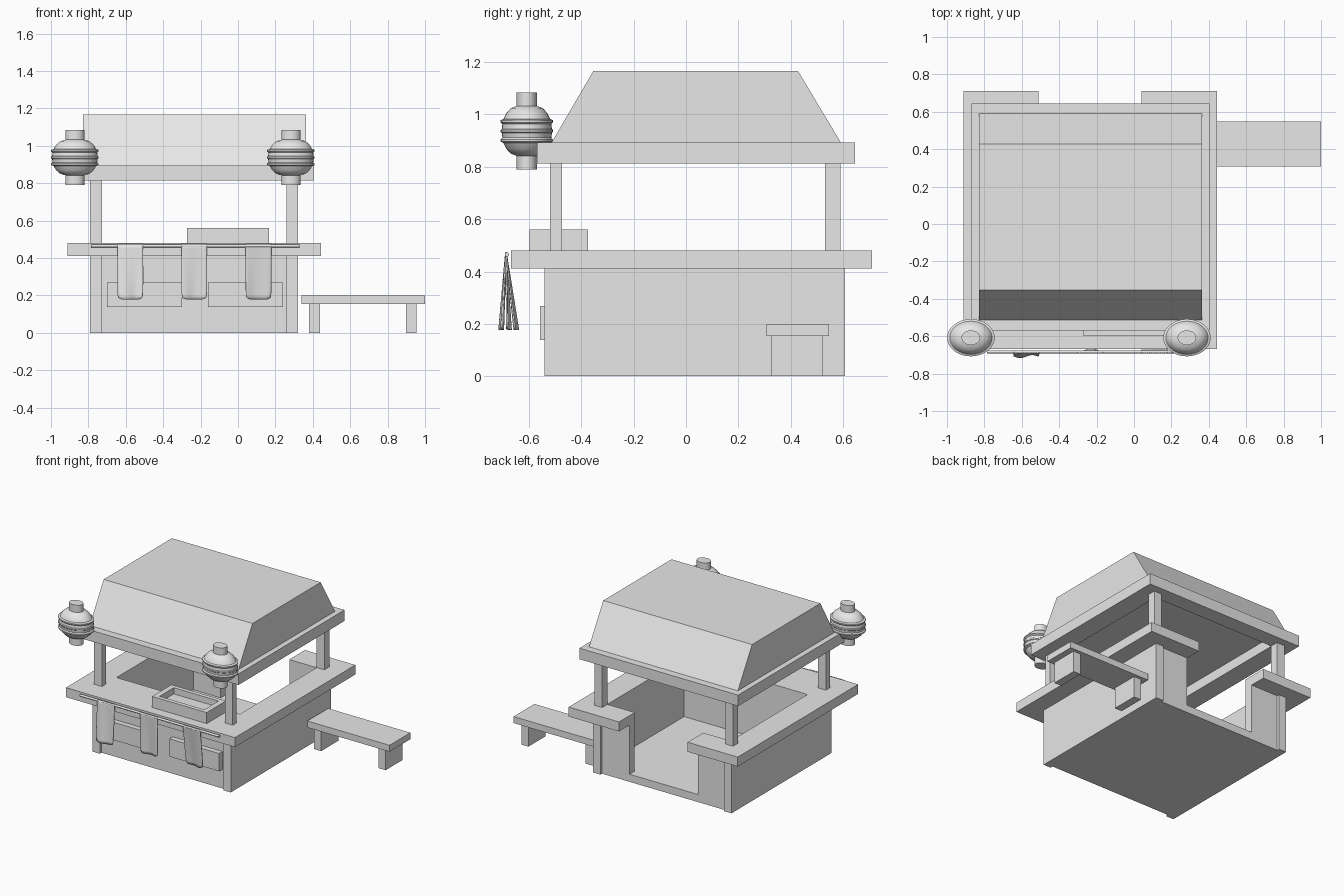
import bpy, bmesh, math

if "Cube" in bpy.data.objects:
    bpy.data.objects.remove(bpy.data.objects["Cube"])

grey = bpy.data.materials.new("plain grey")
grey.diffuse_color = (0.8, 0.8, 0.8, 1)
grey.use_nodes = True
grey.node_tree.nodes["Principled BSDF"].inputs["Base Color"].default_value = grey.diffuse_color


def finish(name, bm, smooth=False):
    bmesh.ops.recalc_face_normals(bm, faces=bm.faces)
    me = bpy.data.meshes.new(name)
    bm.to_mesh(me)
    bm.free()
    me.materials.append(grey)
    ob = bpy.data.objects.new(name, me)
    bpy.context.collection.objects.link(ob)
    if smooth:
        bpy.ops.object.select_all(action='DESELECT')
        ob.select_set(True)
        bpy.context.view_layer.objects.active = ob
        bpy.ops.object.shade_smooth_by_angle(angle=math.radians(35))
    return ob


def prism(name, outline, z0, z1):
    """Extrude a plan outline from z0 to z1."""
    bm = bmesh.new()
    lo = [bm.verts.new((x, y, z0)) for x, y in outline]
    hi = [bm.verts.new((x, y, z1)) for x, y in outline]
    bm.faces.new(lo[::-1])
    bm.faces.new(hi)
    n = len(lo)
    for i in range(n):
        j = (i + 1) % n
        bm.faces.new((lo[i], lo[j], hi[j], hi[i]))
    return finish(name, bm)


def box(name, x0, x1, y0, y1, z0, z1):
    return prism(name, [(x0, y0), (x1, y0), (x1, y1), (x0, y1)], z0, z1)


# Shared plan lines: inner room and back doorway
IX0, IX1, IY0, IY1 = -0.73, 0.26, -0.35, 0.53
D0, D1 = -0.51, 0.04

# Base walls and floor
box("side_wall_left", -0.79, IX0, -0.54, 0.608, 0, 0.411)
box("side_wall_right", IX1, 0.32, -0.54, 0.608, 0, 0.411)
box("front_wall", IX0, IX1, -0.52, IY0, 0, 0.411)
box("back_wall_left", IX0, D0, IY1, 0.59, 0, 0.411)
box("back_wall_right", D1, IX1, IY1, 0.59, 0, 0.411)
box("floor", IX0, IX1, IY0, 0.59, 0, 0.055)

# Counter top running round the stall, open at the back
prism("counter_top", [(-0.912, -0.669), (0.444, -0.669), (0.444, 0.71), (D1, 0.71),
                      (D1, IY1), (IX1, IY1), (IX1, IY0), (IX0, IY0), (IX0, IY1),
                      (D0, IY1), (D0, 0.71), (-0.912, 0.71)], 0.411, 0.48)

# Roof posts
for side, x0 in (("left", -0.79), ("right", 0.259)):
    box("front_post_" + side, x0, x0 + 0.062, -0.52, -0.474, 0.48, 0.813)
    box("back_post_" + side, x0, x0 + 0.062, 0.531, 0.59, 0.48, 0.813)

# Eave frame, hollow underneath
EX0, EX1, EY0, EY1 = -0.87, 0.403, -0.57, 0.645
bm = bmesh.new()
rings = []
for (x0, x1, y0, y1, z) in ((EX0, EX1, EY0, EY1, 0.893), (EX0, EX1, EY0, EY1, 0.813),
                            (IX0, IX1, -0.474, IY1, 0.813), (IX0, IX1, -0.474, IY1, 0.885)):
    rings.append([bm.verts.new(p) for p in
                  ((x0, y0, z), (x1, y0, z), (x1, y1, z), (x0, y1, z))])
for a, b in zip(rings, rings[1:]):
    for i in range(4):
        j = (i + 1) % 4
        bm.faces.new((a[i], a[j], b[j], b[i]))
bm.faces.new(rings[0])
bm.faces.new(rings[-1])
finish("eave_frame", bm)

# Roof: trapezoid profile extruded along x
profile = [(-0.514, 0.892), (0.592, 0.892), (0.428, 1.166), (-0.354, 1.166)]
bm = bmesh.new()
a = [bm.verts.new((-0.83, y, z)) for y, z in profile]
b = [bm.verts.new((0.364, y, z)) for y, z in profile]
bm.faces.new(a)
bm.faces.new(b)
for i in range(4):
    j = (i + 1) % 4
    bm.faces.new((a[i], a[j], b[j], b[i]))
finish("roof", bm)

# Front panels
box("front_panel_left", -0.70, -0.30, -0.558, -0.515, 0.139, 0.268)
box("front_panel_right", -0.16, 0.24, -0.558, -0.515, 0.139, 0.268)

# Serving tray with raised rim
TX0, TX1, TY0, TY1 = -0.272, 0.167, -0.597, -0.374
box("tray_base", TX0, TX1, TY0, TY1, 0.48, 0.515)
box("tray_rim_front", TX0, TX1, TY0, TY0 + 0.03, 0.515, 0.56)
box("tray_rim_back", TX0, TX1, TY1 - 0.03, TY1, 0.515, 0.56)
box("tray_rim_left", TX0, TX0 + 0.04, TY0 + 0.03, TY1 - 0.03, 0.515, 0.56)
box("tray_rim_right", TX1 - 0.04, TX1, TY0 + 0.03, TY1 - 0.03, 0.515, 0.56)

# Bench
box("bench_seat", 0.34, 1.0, 0.308, 0.547, 0.153, 0.2)
box("bench_leg_inner", 0.38, 0.438, 0.327, 0.523, 0, 0.153)
box("bench_leg_outer", 0.898, 0.955, 0.327, 0.523, 0, 0.153)

# Lanterns: lathed profile (radius, height from the middle), flattened in y
half = [(0, 0.147), (0.05, 0.147), (0.05, 0.095), (0.078, 0.087), (0.1, 0.068),
        (0.113, 0.046), (0.127, 0.041), (0.127, 0.033), (0.119, 0.026), (0.122, 0.008),
        (0.127, 0.004)]
full = half + [(r, -h) for r, h in reversed(half)]
SEG = 32
for side, cx in (("left", -0.872), ("right", 0.283)):
    bm = bmesh.new()
    rows = []
    for r, h in full:
        if r == 0:
            rows.append([bm.verts.new((cx, -0.608, 0.937 + h))])
            continue
        rows.append([bm.verts.new((cx + r * math.cos(t), -0.608 + 0.785 * r * math.sin(t), 0.937 + h))
                     for t in (2 * math.pi * k / SEG for k in range(SEG))])
    for p, q in zip(rows, rows[1:]):
        for k in range(SEG):
            n = (k + 1) % SEG
            if len(p) == 1:
                bm.faces.new((p[0], q[k], q[n]))
            elif len(q) == 1:
                bm.faces.new((p[k], p[n], q[0]))
            else:
                bm.faces.new((p[k], p[n], q[n], q[k]))
    finish("lantern_" + side, bm, True)

# Curtain rod
bpy.ops.mesh.primitive_cylinder_add(vertices=12, radius=0.008, depth=1.115,
                                    location=(-0.228, -0.684, 0.465),
                                    rotation=(0, math.pi / 2, 0))
rod = bpy.context.object
rod.name = "curtain_rod"
rod.data.materials.append(grey)

# Hanging cloths: thin rippled sheets, each swinging a little differently
NX, NZ = 12, 14
for name, cx, swing, phase in (("cloth_left", -0.576, -0.018, 0.0),
                               ("cloth_middle", -0.234, 0.012, 1.3),
                               ("cloth_right", 0.11, 0.04, 2.4)):
    bm = bmesh.new()
    grid = []
    for j in range(NZ + 1):
        t = j / NZ
        row = []
        for i in range(NX + 1):
            s = 2 * i / NX - 1
            z = 0.474 - 0.297 * t + 0.012 * t ** 6 * abs(s) ** 6
            y = -0.688 + swing * t + 0.008 * t * math.sin(3.2 * s + phase)
            row.append(bm.verts.new((cx + 0.069 * s * (1 - 0.06 * t ** 8), y, z)))
        grid.append(row)
    for j in range(NZ):
        for i in range(NX):
            bm.faces.new((grid[j][i], grid[j][i + 1], grid[j + 1][i + 1], grid[j + 1][i]))
    ob = finish(name, bm, True)
    mod = ob.modifiers.new("thickness", 'SOLIDIFY')
    mod.thickness = 0.006
    mod.offset = 0
